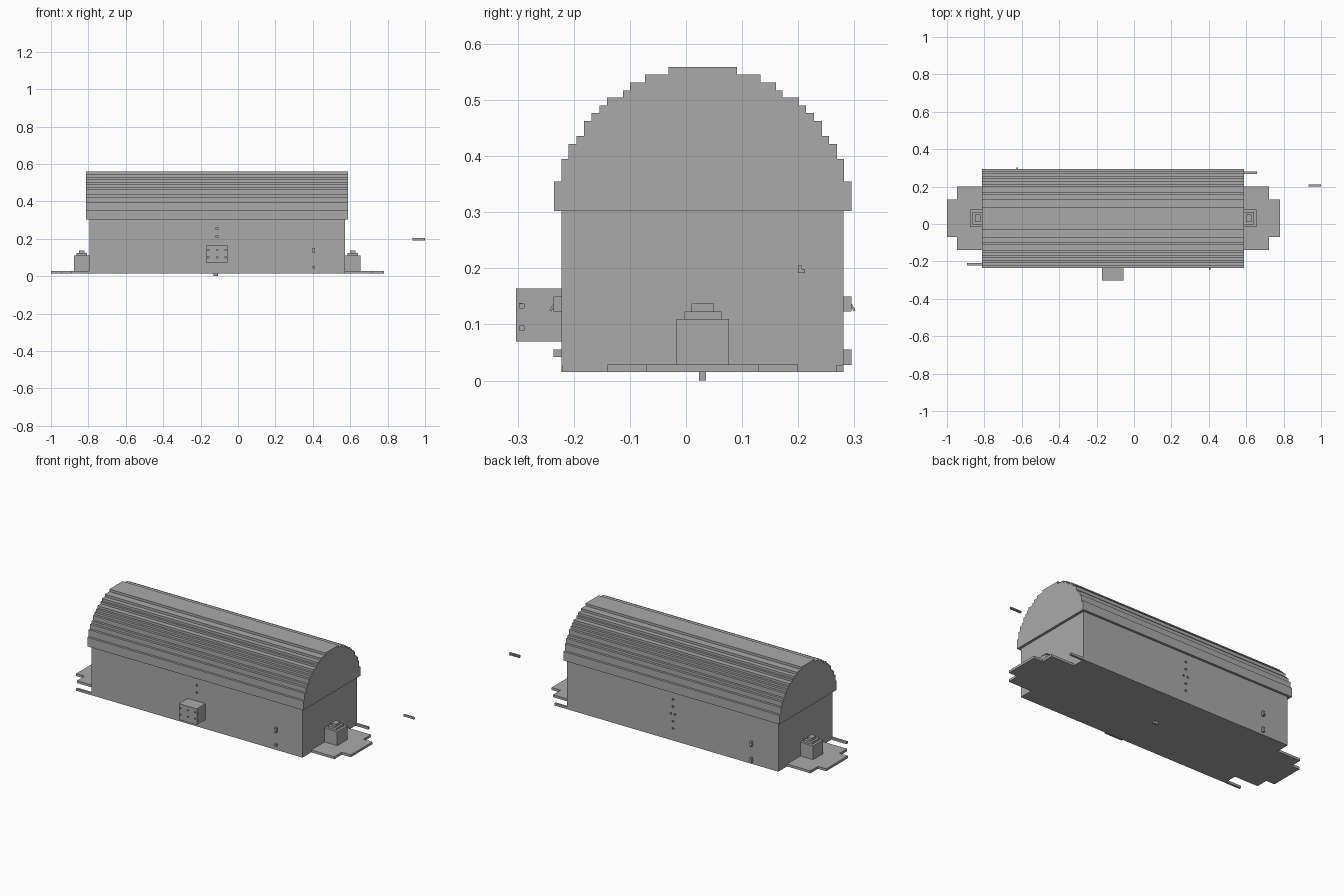
import bpy, bmesh, math

if "Cube" in bpy.data.objects:
    bpy.data.objects.remove(bpy.data.objects["Cube"])

GREY = bpy.data.materials.new("plain_grey")
GREY.use_nodes = True
GREY.diffuse_color = (0.4, 0.4, 0.4, 1)
GREY.node_tree.nodes["Principled BSDF"].inputs["Base Color"].default_value = (0.4, 0.4, 0.4, 1)
MID = 0.03  # centre line of the hall in y


def finish(name, bm):
    bmesh.ops.recalc_face_normals(bm, faces=bm.faces)
    mesh = bpy.data.meshes.new(name)
    bm.to_mesh(mesh)
    bm.free()
    mesh.materials.append(GREY)
    obj = bpy.data.objects.new(name, mesh)
    bpy.context.collection.objects.link(obj)
    return obj


def add_box(bm, x, y, z):
    verts = bmesh.ops.create_cube(bm, size=1)["verts"]
    for v in verts:
        for i, (lo, hi) in enumerate((x, y, z)):
            v.co[i] = lo + (v.co[i] + 0.5) * (hi - lo)


def box(name, x, y, z):
    bm = bmesh.new()
    add_box(bm, x, y, z)
    return finish(name, bm)


def prism(name, points, to_3d, depth):
    bm = bmesh.new()
    face = bm.faces.new([bm.verts.new(to_3d(a, b)) for a, b in points])
    new = bmesh.ops.extrude_face_region(bm, geom=[face])["geom"]
    bmesh.ops.translate(bm, vec=depth, verts=[v for v in new if isinstance(v, bmesh.types.BMVert)])
    return finish(name, bm)


def cut(target, name, cells):
    bm = bmesh.new()
    for c in cells:
        add_box(bm, *c)
    cutter = finish(name, bm)
    cutter.hide_render = True
    cutter.hide_viewport = True
    cutter.display_type = 'WIRE'
    mod = target.modifiers.new("holes", 'BOOLEAN')
    mod.operation = 'DIFFERENCE'
    mod.object = cutter


def around(c, r):
    return (c - r, c + r)


# Main hall
hall = box("hall_walls", (-0.795, 0.573), (-0.222, 0.281), (0.028, 0.302))

# Stepped barrel roof: half width and top height of each course
courses = [(0.265, 0.355), (0.252, 0.395), (0.239, 0.422), (0.225, 0.436),
           (0.212, 0.463), (0.198, 0.477), (0.184, 0.49), (0.171, 0.504),
           (0.142, 0.517), (0.13, 0.531), (0.103, 0.545), (0.061, 0.559)]
half = []
base = 0.302
for w, top in courses:
    half += [(w, base), (w, top)]
    base = top
outline = [(MID + w, z) for w, z in half] + [(MID - w, z) for w, z in reversed(half)]
prism("stepped_roof", outline, lambda y, z: (-0.812, y, z), (1.4, 0, 0))

# Floor slab with stepped landings at both ends
right = [(0.573, 0.251), (0.573, 0.17), (0.722, 0.17), (0.722, 0.1), (0.78, 0.1)]
left = [(-0.795, 0.251), (-0.795, 0.17), (-0.946, 0.17), (-0.946, 0.1), (-1.0, 0.1)]
plan = ([(x, MID + w) for x, w in right] + [(x, MID - w) for x, w in reversed(right)]
        + [(x, MID - w) for x, w in left] + [(x, MID + w) for x, w in reversed(left)])
prism("floor_slab", plan, lambda x, y: (x, y, 0.015), (0, 0, 0.014))

# Stepped pedestals against both end walls
for side, wall, s in (("right", -0.795, -1), ("left", 0.573, 1)):
    for part, near, far, w, lo, hi in (("base", 0, 0.082, 0.047, 0.029, 0.11),
                                       ("step", 0.012, 0.068, 0.033, 0.11, 0.123),
                                       ("cap", 0.026, 0.056, 0.02, 0.123, 0.137)):
        box(f"{side}_pedestal_{part}", sorted((wall + s * near, wall + s * far)),
            around(MID, w), (lo, hi))

# Front box with rows of small holes
front_box = box("front_box", (-0.171, -0.055), (-0.303, -0.222), (0.07, 0.164))
cells = [(around(x, 0.004), (-0.32, -0.293), around(z, 0.004))
         for x in (-0.16, -0.112, -0.066) for z in (0.102, 0.14)]
cells += [((x - 0.01, x + 0.01), around(-0.293, 0.004), around(z, 0.004))
          for x in (-0.171, -0.055) for z in (0.093, 0.133)]
cut(front_box, "front_box_hole_cutter", cells)

# Small openings in a cross pattern on both long walls
pattern = [(0, z) for z in (0.085, 0.127, 0.213, 0.255)] + [(-0.014, 0.17), (0.014, 0.17)]
cells = [(around(-0.112 + dx, 0.006), around(y, 0.012), around(z, 0.005))
         for y in (-0.222, 0.281) for dx, z in pattern if y > 0 or z > 0.2]
cut(hall, "wall_opening_cutter", cells)

# Wall brackets with little hooks
for side, x, y, s, low in (("front", 0.405, -0.222, -1, (0.042, 0.055)),
                           ("back", -0.625, 0.281, 1, (0.028, 0.055))):
    for level, z in (("upper", (0.123, 0.15)), ("lower", low)):
        box(f"{side}_{level}_bracket", around(x, 0.007), sorted((y, y + s * 0.014)), z)
    hook = box(f"{side}_hook", around(0, 0.004), around(0, 0.002), around(0, 0.007))
    hook.location = (x, y + s * 0.016, 0.13)
    hook.rotation_euler.x = s * math.radians(30)

# Thin rails, the detached bar and the peg under the floor
box("front_rail", (-0.893, -0.795), (-0.222, -0.209), (0.015, 0.028))
box("back_rail", (0.573, 0.657), (0.268, 0.281), (0.015, 0.028))
box("detached_bar", (0.932, 1.0), (0.2, 0.212), (0.192, 0.199))
box("detached_bar_lip", (0.932, 1.0), (0.2, 0.206), (0.199, 0.205))
box("floor_peg", (-0.131, -0.107), (0.023, 0.036), (0, 0.015))
